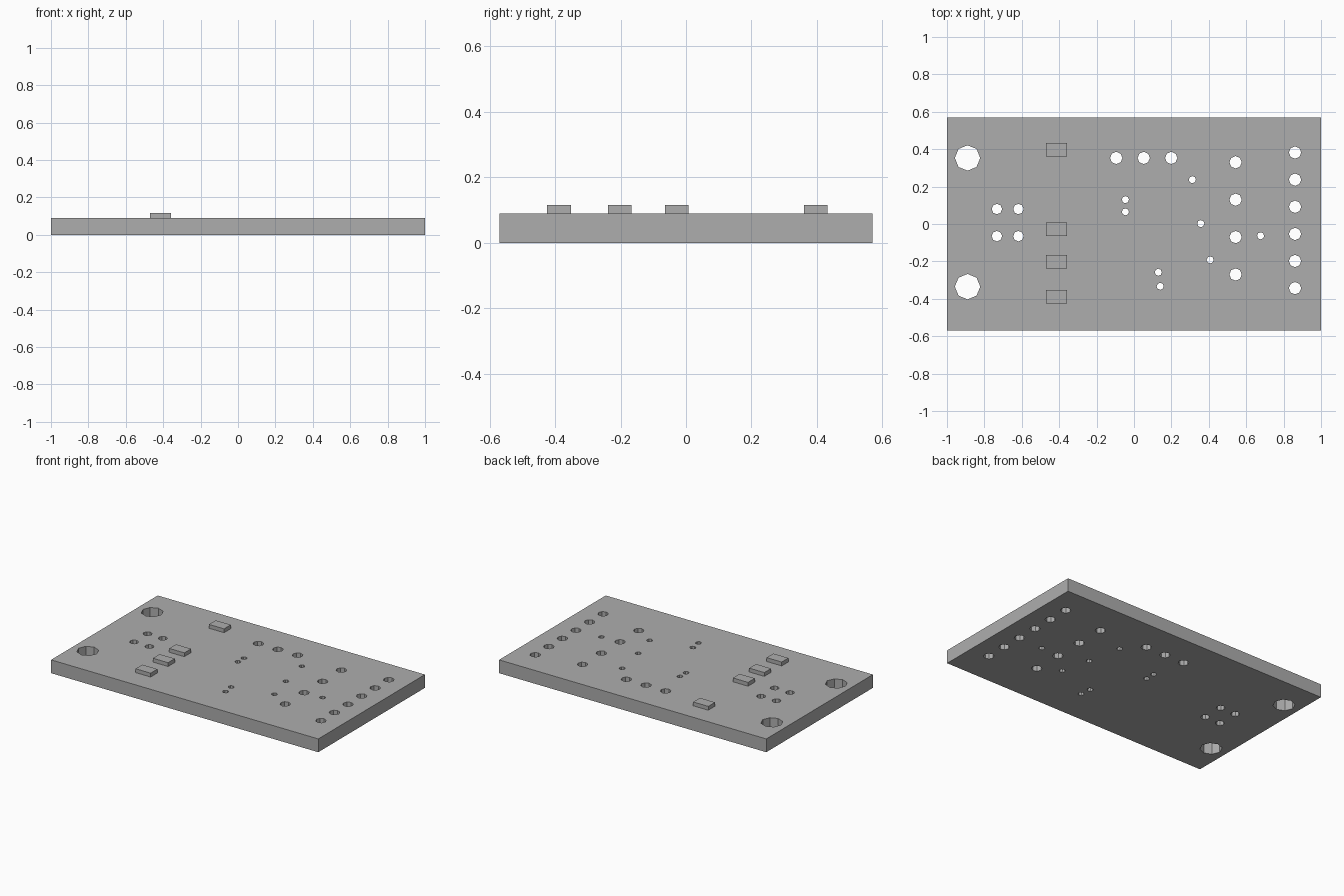
import bpy, bmesh
from mathutils import Matrix

cube = bpy.data.objects.get("Cube")
if cube:
    bpy.data.objects.remove(cube, do_unlink=True)

grey = bpy.data.materials.new("plain grey")
grey.use_nodes = True
colour = (0.42, 0.42, 0.42, 1)
grey.diffuse_color = colour
grey.node_tree.nodes["Principled BSDF"].inputs["Base Color"].default_value = colour

THICK = 0.09


def add_object(name, bm):
    mesh = bpy.data.meshes.new(name)
    bm.to_mesh(mesh)
    bm.free()
    mesh.materials.append(grey)
    obj = bpy.data.objects.new(name, mesh)
    bpy.context.collection.objects.link(obj)
    return obj


def box(name, x0, x1, y0, y1, z0, z1):
    bm = bmesh.new()
    centre = Matrix.Translation(((x0 + x1) / 2, (y0 + y1) / 2, (z0 + z1) / 2))
    size = Matrix.Diagonal((x1 - x0, y1 - y0, z1 - z0, 1))
    bmesh.ops.create_cube(bm, size=1, matrix=centre @ size)
    return add_object(name, bm)


# Holes grouped by radius: mounting, header, input and pin holes
mounting = [(-0.89, 0.353), (-0.89, -0.335)]
header = [(-0.095 + 0.147 * i, 0.353) for i in range(3)]
header += [(0.543, 0.33 - 0.2 * i) for i in range(4)]
header += [(0.861, 0.382 - 0.145 * i) for i in range(6)]
inputs = [(x, y) for x in (-0.733, -0.618) for y in (0.08, -0.065)]
pins = [(-0.046, 0.13), (-0.046, 0.065), (0.312, 0.237), (0.357, 0.002),
        (0.677, -0.063), (0.407, -0.192), (0.13, -0.258), (0.14, -0.333)]

# Cutter made of octagonal pegs
bm = bmesh.new()
for radius, places in ((0.068, mounting), (0.033, header),
                       (0.028, inputs), (0.019, pins)):
    for x, y in places:
        bmesh.ops.create_cone(bm, cap_ends=True, segments=8, radius1=radius,
                              radius2=radius, depth=THICK * 3,
                              matrix=Matrix.Translation((x, y, THICK / 2)))
cutter = add_object("hole_cutter", bm)
cutter.hide_render = True

# Board with the holes cut through
board = box("board", -1, 1, -0.57, 0.57, 0, THICK)
cut = board.modifiers.new("holes", "BOOLEAN")
cut.operation = "DIFFERENCE"
cut.solver = "EXACT"
cut.object = cutter
bpy.context.view_layer.objects.active = board
bpy.ops.object.modifier_apply(modifier=cut.name)
bpy.data.objects.remove(cutter, do_unlink=True)

# Four surface chips in a row
for i, y in enumerate((-0.388, -0.202, -0.028, 0.397)):
    box(f"chip_{i + 1}", -0.47, -0.357, y - 0.036, y + 0.036, THICK, 0.116)
